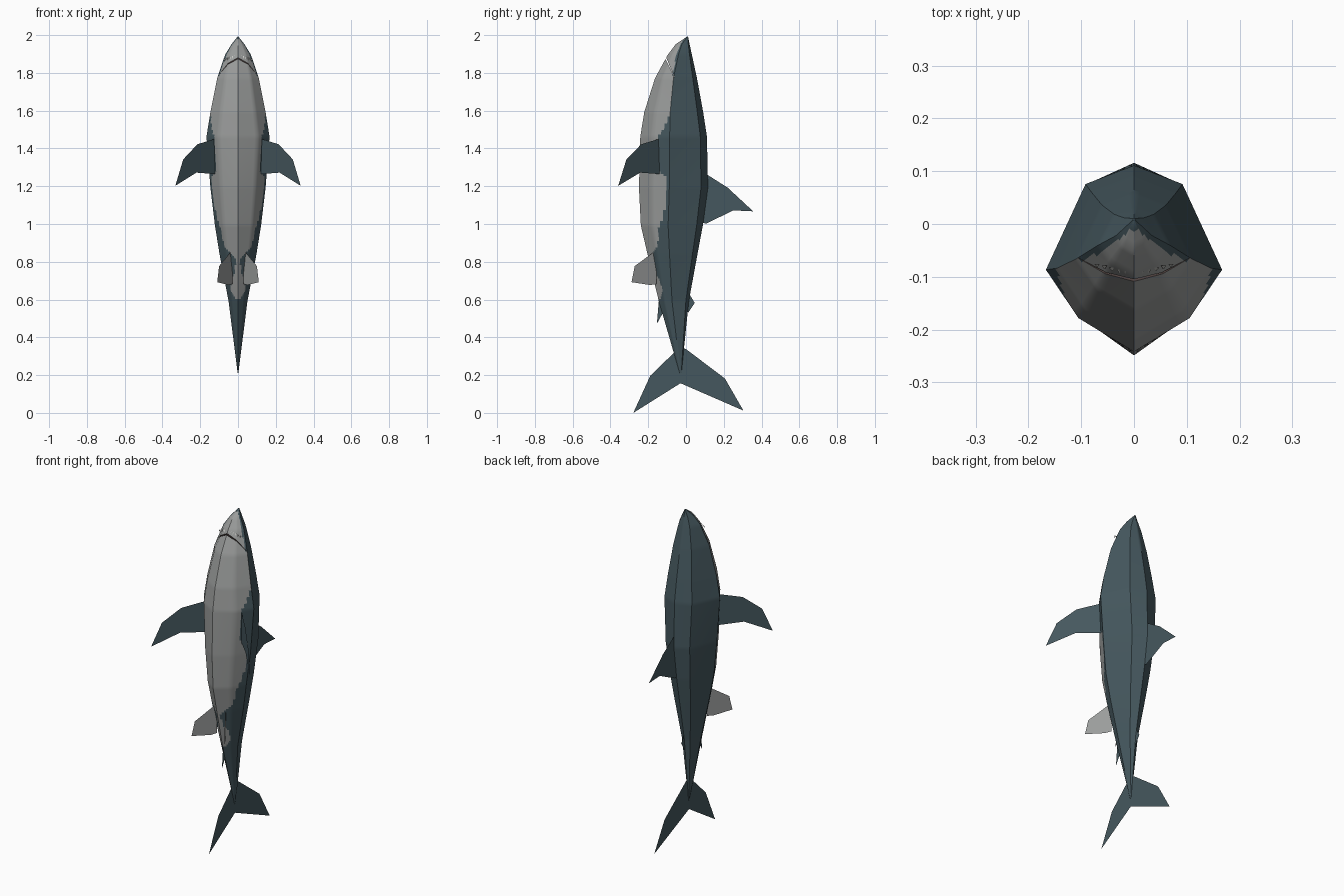
import bpy, bmesh
from mathutils import Vector

if "Cube" in bpy.data.objects:
    bpy.data.objects.remove(bpy.data.objects["Cube"])


def material(name, rgb):
    m = bpy.data.materials.new(name)
    m.diffuse_color = (*rgb, 1)
    m.use_nodes = True
    m.node_tree.nodes["Principled BSDF"].inputs["Base Color"].default_value = m.diffuse_color
    return m


SLATE = material("slate_blue", (0.060, 0.097, 0.113))
PALE = material("pale_grey", (0.33, 0.34, 0.335))
MOUTH = material("mouth_dark", (0.10, 0.07, 0.065))
TOOTH = material("tooth_white", (0.6, 0.6, 0.57))


def make(name, verts, faces, *mats):
    me = bpy.data.meshes.new(name)
    me.from_pydata(verts, [], faces)
    for m in mats:
        me.materials.append(m)
    ob = bpy.data.objects.new(name, me)
    bpy.context.collection.objects.link(ob)
    return ob


def lerp_table(table, z):
    """Linear lookup in rows (z, a, b, ...) sorted by falling z."""
    for p, q in zip(table, table[1:]):
        if z >= q[0] - 1e-9:
            t = (p[0] - z) / (p[0] - q[0])
            return [a + (b - a) * t for a, b in zip(p[1:], q[1:])]
    return list(table[-1][1:])


# Body stations: z, back y, belly y, half width
STATIONS = [(2.0, .010, .004, .002), (1.96, .018, -.055, .034), (1.905, .030, -.097, .068),
            (1.78, .057, -.165, .110), (1.60, .090, -.222, .146), (1.47, .110, -.243, .167),
            (1.20, .115, -.250, .146), (1.0, .088, -.240, .122), (.85, .060, -.205, .098),
            (.60, .014, -.145, .050), (.22, -.025, -.035, .002)]
# Colour border: z, y in front of which the skin is pale
BORDER = [(2.0, -.005), (1.96, -.03), (1.9, -.055), (1.8, -.068), (1.62, -.075), (1.55, -.10),
          (1.48, -.14), (1.44, -.155), (1.29, -.155), (1.26, -.105), (1.10, -.11), (1.04, -.125),
          (.98, -.145), (.90, -.15), (.87, -.17), (.83, -.19), (.76, -.172), (.72, -.145),
          (.66, -.125), (.62, -.135), (.60, -.15), (.2, -1)]
# Eight-sided section: share of half width, share of depth from back to belly
HALF = [(0, 0), (.55, .1), (1, .56), (.63, .82), (0, 1)]
SECTION = HALF + [(-x, d) for x, d in HALF[3:0:-1]]

loop = []
for (x0, d0), (x1, d1) in zip(SECTION, SECTION[1:] + SECTION[:1]):
    loop += [(x0 + (x1 - x0) * k / 6, d0 + (d1 - d0) * k / 6) for k in range(6)]
heights = []
for a, b in zip(STATIONS, STATIONS[1:]):
    n = max(3, round((a[0] - b[0]) / .012))
    heights += [a[0] + (b[0] - a[0]) * k / n for k in range(n)]
heights.append(STATIONS[-1][0])

verts, faces, N = [], [], len(loop)
for z in heights:
    back, belly, w = lerp_table(STATIONS, z)
    verts += [(x * w, back + (belly - back) * d, z) for x, d in loop]
for r in range(len(heights) - 1):
    for i in range(N):
        j = (i + 1) % N
        faces.append((r * N + i, r * N + j, r * N + N + j, r * N + N + i))
faces += [tuple(range(N)), tuple(range(len(verts) - N, len(verts)))]
body = make("body", verts, faces, SLATE, PALE, MOUTH)
bm = bmesh.new()
bm.from_mesh(body.data)
bmesh.ops.recalc_face_normals(bm, faces=bm.faces)
for f in bm.faces:
    c = f.calc_center_median()
    f.material_index = 1 if c.y < lerp_table(BORDER, c.z)[0] else 0
    f.smooth = True
bm.to_mesh(body.data)
bm.free()

# Mouth slit: a thin wedge cut between snout and lower jaw
tri = [(-.125, 1.935), (-.125, 1.912), (-.062, 1.785)]
cutter = make("mouth_cutter", [(s * .3, y, z) for s in (-1, 1) for y, z in tri],
              [(0, 1, 2), (5, 4, 3), (0, 3, 4, 1), (1, 4, 5, 2), (2, 5, 3, 0)], SLATE, PALE, MOUTH)
bm = bmesh.new()
bm.from_mesh(cutter.data)
bmesh.ops.recalc_face_normals(bm, faces=bm.faces)
for f in bm.faces:
    f.material_index = 2
bm.to_mesh(cutter.data)
bm.free()
mod = body.modifiers.new("mouth", 'BOOLEAN')
mod.operation = 'DIFFERENCE'
mod.object = cutter
bpy.context.view_layer.objects.active = body
body.select_set(True)
bpy.ops.object.modifier_apply(modifier="mouth")
bpy.data.objects.remove(cutter)
bpy.ops.object.shade_smooth_by_angle(angle=0.7)

# Teeth: small triangles along the upper edge of the mouth
tv, tf = [], []
for k in range(-5, 6):
    x = k * .014
    z = 1.906 - abs(x) * .35
    y = -.094 + abs(x) * .25
    tv += [(x - .005, y, z), (x + .005, y, z), (x, y - .007, z - .012)]
    tf.append(tuple(range(len(tv) - 3, len(tv))))
make("teeth", tv, tf, TOOTH)


# Fins on the centre line: flat sheets given by y, z outlines
def centre_fin(name, pts):
    make(name, [(0, y, z) for y, z in pts], [tuple(range(len(pts)))], SLATE)


centre_fin("dorsal_fin", [(.09, 1.28), (.11, 1.27), (.22, 1.20), (.355, 1.075), (.25, 1.08),
                          (.105, 1.01), (.07, 1.02)])
centre_fin("second_dorsal_fin", [(0, .65), (.018, .635), (.045, .59), (.012, .54), (-.01, .55)])
centre_fin("anal_fin", [(-.12, .63), (-.145, .60), (-.155, .48), (-.125, .535), (-.09, .54)])
centre_fin("upper_tail_fin", [(-.03, .36), (0, .345), (.205, .19), (.303, .02), (-.03, .165)])
centre_fin("lower_tail_fin", [(-.03, .36), (-.19, .205), (-.28, .008), (-.03, .165)])

# Paired fins: flat sheets slanting out and forward, mirrored left and right
PECTORAL = [(.12, 1.46), (.215, 1.43), (.29, 1.35), (.332, 1.21), (.22, 1.28), (.12, 1.272)]
PELVIC = [(.03, .87), (.10, .785), (.11, .70), (.05, .685), (.03, .69)]
for side, s in (("left", -1), ("right", 1)):
    make(side + "_pectoral_fin", [(s * x, -.15 - (x - .13) * 1.04, z) for x, z in PECTORAL],
         [tuple(range(6))], SLATE)
    make(side + "_pelvic_fin", [(s * x, -.215 - (x - .065) * 1.65, z) for x, z in PELVIC],
         [tuple(range(5))], PALE)

# Match the frame: centre the fin span front to back
for ob in bpy.context.collection.objects:
    ob.location = Vector((0, .001, -.008))
